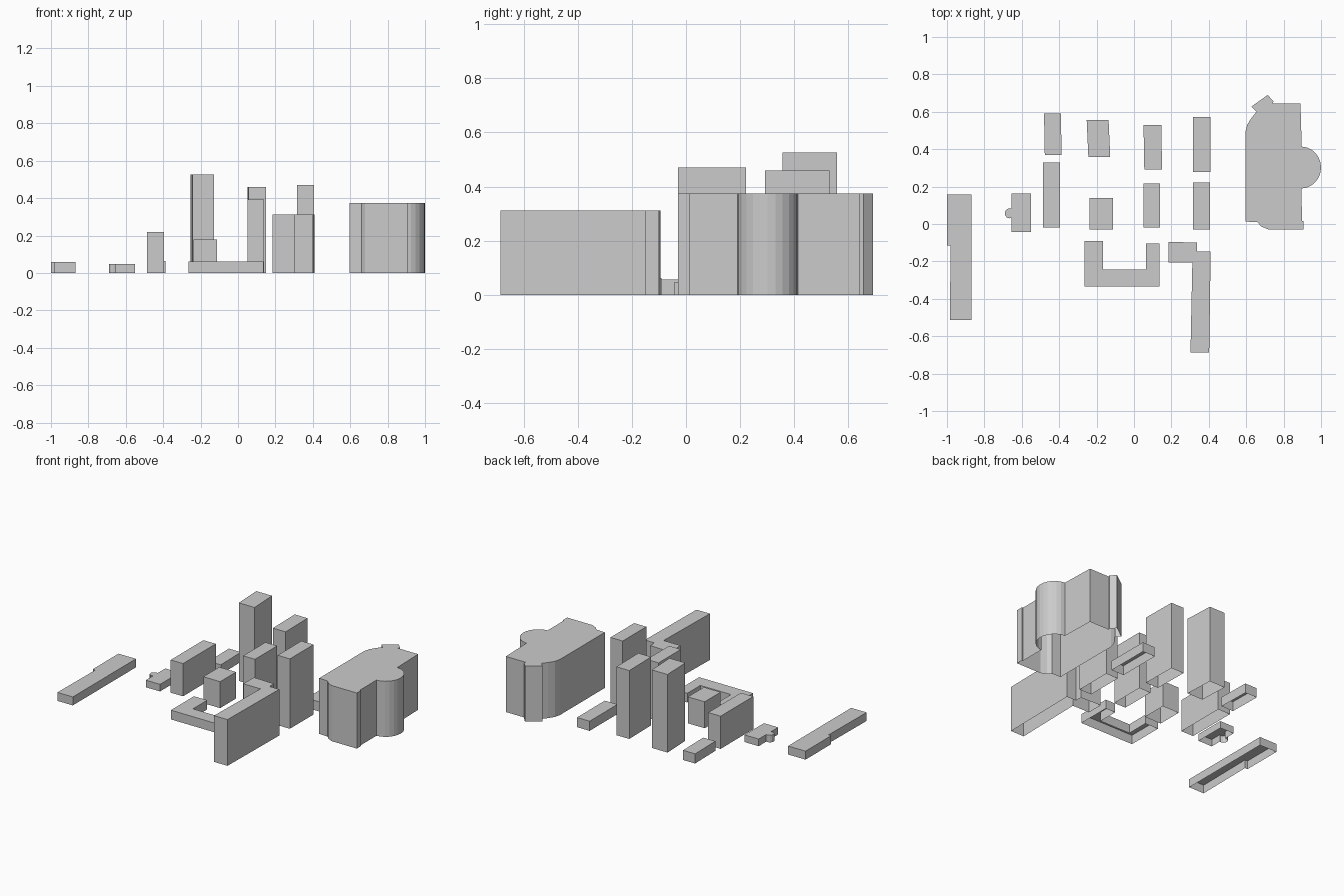
import bpy, bmesh
from math import cos, sin, radians


def arc(cx, cy, rx, ry, a0, a1, n):
    """Points on an elliptical arc, angles in degrees."""
    return [(cx + rx * cos(radians(a0 + (a1 - a0) * i / n)),
             cy + ry * sin(radians(a0 + (a1 - a0) * i / n))) for i in range(n + 1)]


def building(name, outline, height):
    """Open-bottomed block: walls and a flat roof over a counter-clockwise outline."""
    bm = bmesh.new()
    low = [bm.verts.new((x, y, 0)) for x, y in outline]
    top = [bm.verts.new((x, y, height)) for x, y in outline]
    n = len(outline)
    for i in range(n):
        j = (i + 1) % n
        bm.faces.new((low[i], low[j], top[j], top[i]))
    bm.faces.new(top)
    mesh = bpy.data.meshes.new(name)
    bm.to_mesh(mesh)
    bm.free()
    bpy.context.collection.objects.link(bpy.data.objects.new(name, mesh))


def block(name, x0, x1, y0, y1, height, skew=0.0):
    """Four-sided block; skew shifts the back edge in x."""
    building(name, [(x0, y0), (x1, y0), (x1 + skew, y1), (x0 + skew, y1)], height)


# Grid of rectangular towers and low blocks
block("west_slab", -0.487, -0.395, -0.02, 0.328, 0.22)
block("west_low_block", -0.477, -0.387, 0.37, 0.59, 0.065, -0.004)
block("tallest_tower", -0.244, -0.127, 0.357, 0.557, 0.525, -0.009)
block("short_tower", -0.237, -0.112, -0.03, 0.14, 0.178)
block("middle_back_tower", 0.055, 0.15, 0.292, 0.53, 0.46, -0.004)
block("middle_front_tower", 0.052, 0.14, -0.02, 0.217, 0.392)
block("east_low_block", 0.316, 0.41, 0.277, 0.573, 0.065)
block("east_tower", 0.316, 0.407, -0.03, 0.222, 0.47)

# Long low building at the far left
building("long_low_hall", [(-0.985, -0.513), (-0.87, -0.513), (-0.87, 0.158),
                           (-1.0, 0.158), (-1.0, -0.115), (-0.98, -0.115)], 0.057)

# Small hall with a rounded bay
building("small_hall", [(-0.655, -0.043), (-0.55, -0.043), (-0.55, 0.163), (-0.655, 0.163),
                        (-0.655, 0.083)] + arc(-0.664, 0.057, 0.027, 0.027, 100, 260, 6)
         + [(-0.655, 0.033)], 0.048)

# U-shaped low building
building("courtyard_building", [(-0.265, -0.335), (0.137, -0.335), (0.137, -0.104),
                                (0.063, -0.104), (0.063, -0.242), (-0.166, -0.242),
                                (-0.166, -0.09), (-0.265, -0.09)], 0.062)

# L-shaped tall slab
building("l_shaped_slab", [(0.302, -0.686), (0.402, -0.686), (0.41, -0.147), (0.338, -0.147),
                           (0.338, -0.1), (0.185, -0.095), (0.185, -0.207), (0.312, -0.207)], 0.311)

# Large hall with a round bay, curved shoulder and angled corner porch
building("large_hall", [(0.595, 0.013), (0.66, 0.01), (0.68, -0.013), (0.72, -0.03),
                        (0.905, -0.03), (0.905, 0.015), (0.897, 0.015)]
         + arc(0.893, 0.302, 0.107, 0.112, -88, 88, 12)
         + [(0.89, 0.643), (0.74, 0.643), (0.746, 0.655), (0.715, 0.69), (0.628, 0.628),
            (0.655, 0.6), (0.628, 0.567), (0.605, 0.53), (0.595, 0.49)], 0.374)
